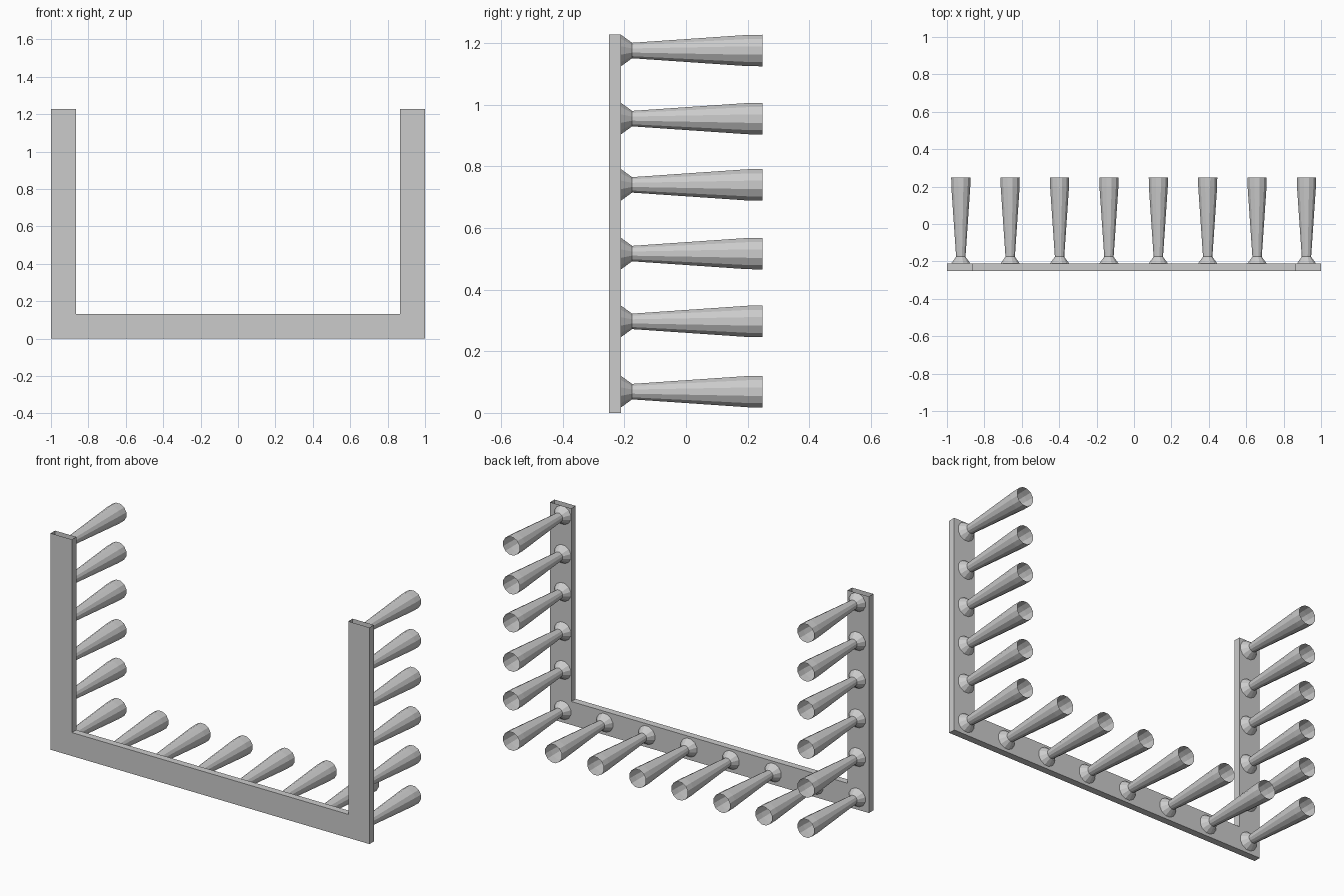
import bpy, bmesh, math

if "Cube" in bpy.data.objects:
    bpy.data.objects.remove(bpy.data.objects["Cube"])

FRONT, BACK = -0.25, -0.211      # frame thickness range in y
TOP, BAR, INNER = 1.228, 0.133, 0.867
SIDES = 12


def finish(name, bm):
    bmesh.ops.recalc_face_normals(bm, faces=bm.faces[:])
    mesh = bpy.data.meshes.new(name)
    bm.to_mesh(mesh)
    bm.free()
    obj = bpy.data.objects.new(name, mesh)
    bpy.context.collection.objects.link(obj)
    return obj


# U-shaped hollow frame, open at the tops of both posts
def build_frame():
    half = [(1, 0), (1, TOP), (INNER, TOP), (INNER, BAR)]
    outline = half + [(-x, z) for x, z in reversed(half)]
    bm = bmesh.new()
    front = bm.faces.new([bm.verts.new((x, FRONT, z)) for x, z in outline])
    ext = bmesh.ops.extrude_face_region(bm, geom=[front], use_keep_orig=True)
    moved = [g for g in ext["geom"] if isinstance(g, bmesh.types.BMVert)]
    bmesh.ops.translate(bm, verts=moved, vec=(0, BACK - FRONT, 0))
    bmesh.ops.recalc_face_normals(bm, faces=bm.faces[:])
    ends = [f for f in bm.faces if all(v.co.z > TOP - 0.001 for v in f.verts)]
    bmesh.ops.delete(bm, geom=ends, context="FACES_ONLY")
    finish("frame", bm)


# Flared peg: (y, radius) profile swept round the y axis, open at the tip
def build_peg_mesh():
    profile = [(BACK, 0.053), (-0.175, 0.026), (0.2, 0.0525), (0.249, 0.053)]
    bm = bmesh.new()
    rings = []
    for y, r in profile:
        angles = [2 * math.pi * (i + 0.5) / SIDES for i in range(SIDES)]
        rings.append([bm.verts.new((r * math.cos(a), y, r * math.sin(a)))
                      for a in angles])
    for a, b in zip(rings, rings[1:]):
        for i in range(SIDES):
            j = (i + 1) % SIDES
            bm.faces.new((a[i], b[i], b[j], a[j]))
    bmesh.ops.recalc_face_normals(bm, faces=bm.faces[:])
    mesh = bpy.data.meshes.new("peg")
    bm.to_mesh(mesh)
    bm.free()
    return mesh


def place_peg(name, mesh, x, z):
    obj = bpy.data.objects.new(name, mesh)
    obj.location = (x, 0, z)
    bpy.context.collection.objects.link(obj)


build_frame()
peg = build_peg_mesh()

# Row of pegs along the bottom bar
for i in range(8):
    place_peg("bottom_peg", peg, -0.926 + 0.264 * i, 0.069)

# Columns of pegs up both posts
for z in (0.297, 0.517, 0.74, 0.955, 1.176):
    place_peg("left_post_peg", peg, -0.926, z)
    place_peg("right_post_peg", peg, 0.922, z)
